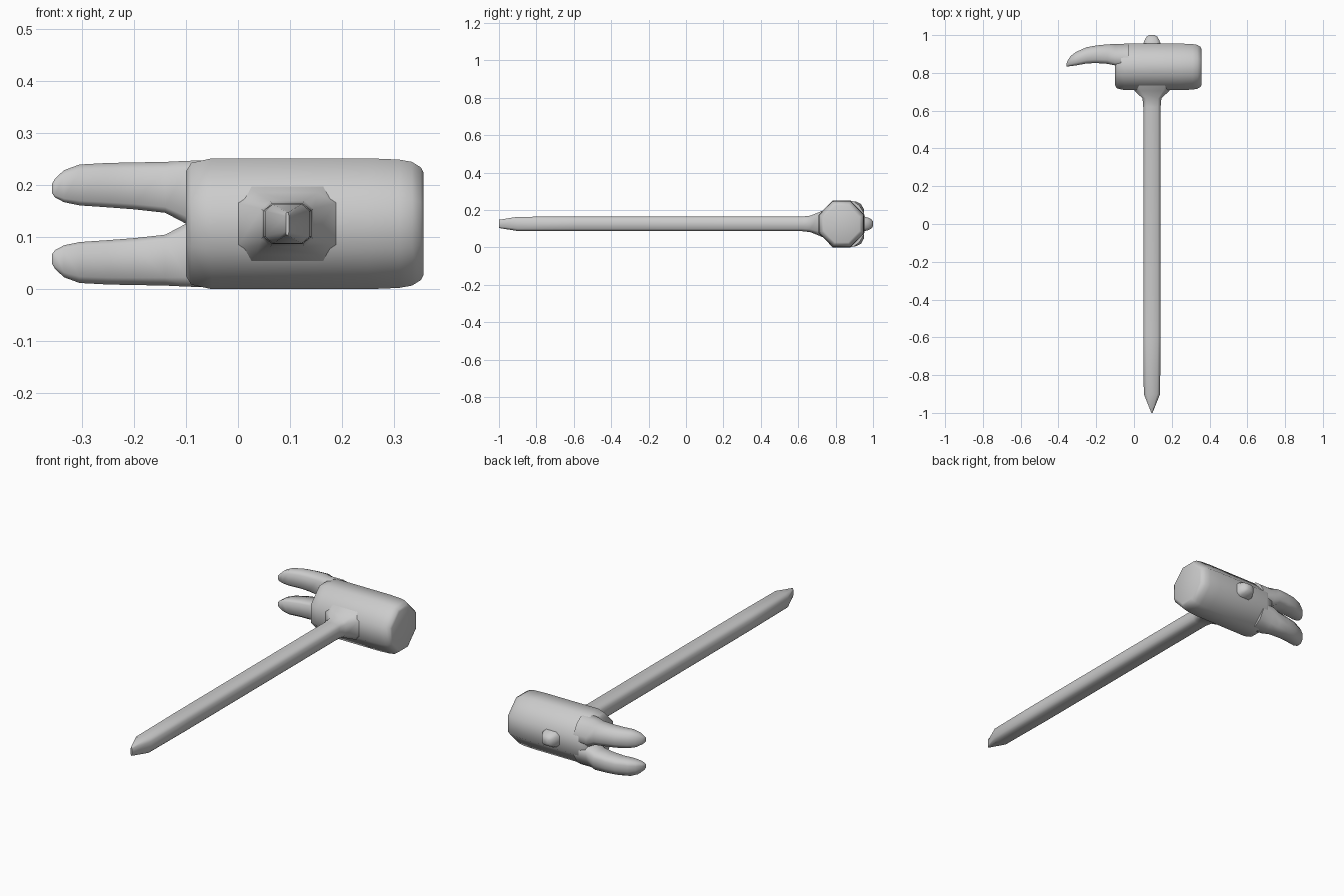
import bpy, bmesh, math

if "Cube" in bpy.data.objects:
    bpy.data.objects.remove(bpy.data.objects["Cube"])

ZC = 0.126  # height of the symmetry plane through head, handle and claw


def loft(name, rings, angle=60):
    """Skin a list of equal-length point rings and cap both ends."""
    bm = bmesh.new()
    vs = [[bm.verts.new(p) for p in ring] for ring in rings]
    n = len(vs[0])
    for a, b in zip(vs, vs[1:]):
        for i in range(n):
            bm.faces.new((a[i], a[(i + 1) % n], b[(i + 1) % n], b[i]))
    bm.faces.new(vs[0][::-1])
    bm.faces.new(vs[-1])
    bmesh.ops.recalc_face_normals(bm, faces=bm.faces)
    mesh = bpy.data.meshes.new(name)
    bm.to_mesh(mesh)
    bm.free()
    obj = bpy.data.objects.new(name, mesh)
    bpy.context.collection.objects.link(obj)
    bpy.ops.object.select_all(action='DESELECT')
    obj.select_set(True)
    bpy.context.view_layer.objects.active = obj
    bpy.ops.object.shade_smooth_by_angle(angle=math.radians(angle))
    return obj


def chamfered(hu, hv, c):
    """Eight-sided rectangle outline; c is the straight fraction of each side."""
    return [(hu, -hv * c), (hu, hv * c), (hu * c, hv), (-hu * c, hv),
            (-hu, hv * c), (-hu, -hv * c), (-hu * c, -hv), (hu * c, -hv)]


# Octagonal hammer head, softened at both ends
head_profile = [(-0.10, 0.80), (-0.09, 0.93), (-0.05, 1.0), (0.25, 1.0),
                (0.31, 0.98), (0.335, 0.945), (0.352, 0.86), (0.357, 0.78)]
loft("hammer_head", [[(x, 0.832 + u, ZC + v)
                      for u, v in chamfered(0.123 * s, 0.126 * s, 0.38)]
                     for x, s in head_profile], 50)

# Handle with chisel tip, flaring into the head
handle_profile = [(-1.0, 0.003, 0.022), (-0.90, 0.043, 0.038), (-0.6, 0.046, 0.039),
                  (0.62, 0.046, 0.039), (0.665, 0.05, 0.044),
                  (0.705, 0.092, 0.06), (0.74, 0.11, 0.075)]
loft("handle", [[(0.095 + u, y, ZC + v) for u, v in chamfered(hx, hz, 0.65)]
                for y, hx, hz in handle_profile])

# Handle end poking through the back of the head
knob_profile = [(0.90, 0.055, 0.045), (0.955, 0.046, 0.039), (0.975, 0.038, 0.033),
                (0.992, 0.028, 0.024), (1.0, 0.014, 0.012)]
loft("handle_knob", [[(0.095 + u, y, ZC + v) for u, v in chamfered(hx, hz, 0.6)]
                     for y, hx, hz in knob_profile])

# Claw prongs: x, underside y, back y, inner and outer distance from centre plane
claw_profile = [(-0.03, 0.835, 0.953, 0.000, 0.123), (-0.10, 0.840, 0.953, 0.000, 0.121),
                (-0.14, 0.848, 0.951, 0.017, 0.119), (-0.20, 0.852, 0.945, 0.024, 0.118),
                (-0.25, 0.850, 0.936, 0.028, 0.117), (-0.305, 0.840, 0.912, 0.032, 0.114),
                (-0.335, 0.836, 0.890, 0.039, 0.103), (-0.352, 0.834, 0.864, 0.049, 0.087),
                (-0.358, 0.834, 0.848, 0.058, 0.077)]
for name, side in (("claw_upper", 1), ("claw_lower", -1)):
    rings = []
    for x, y0, y1, w0, w1 in claw_profile:
        h, w = y1 - y0, w1 - w0
        # root keeps a flat inner wall, outer edges are rounded off
        outline = [(0, 0.12), (0.12, 0), (0.82, 0), (1, 0.18), (1, 0.45),
                   (0.78, 0.80), (0.50, 1), (0.12, 1), (0, 0.12 + 0.08)]
        if w0 > 0.0:
            outline = [(0, 0.15), (0.14, 0.04), (0.86, 0.04), (1, 0.25), (1, 0.60),
                       (0.85, 0.88), (0.60, 1), (0.20, 1), (0, 0.85)]
        else:
            outline[-1] = (0, 0.85)
        rings.append([(x, y0 + a * h, ZC + side * (w0 + b * w)) for a, b in outline])
    loft(name, rings, 65)
